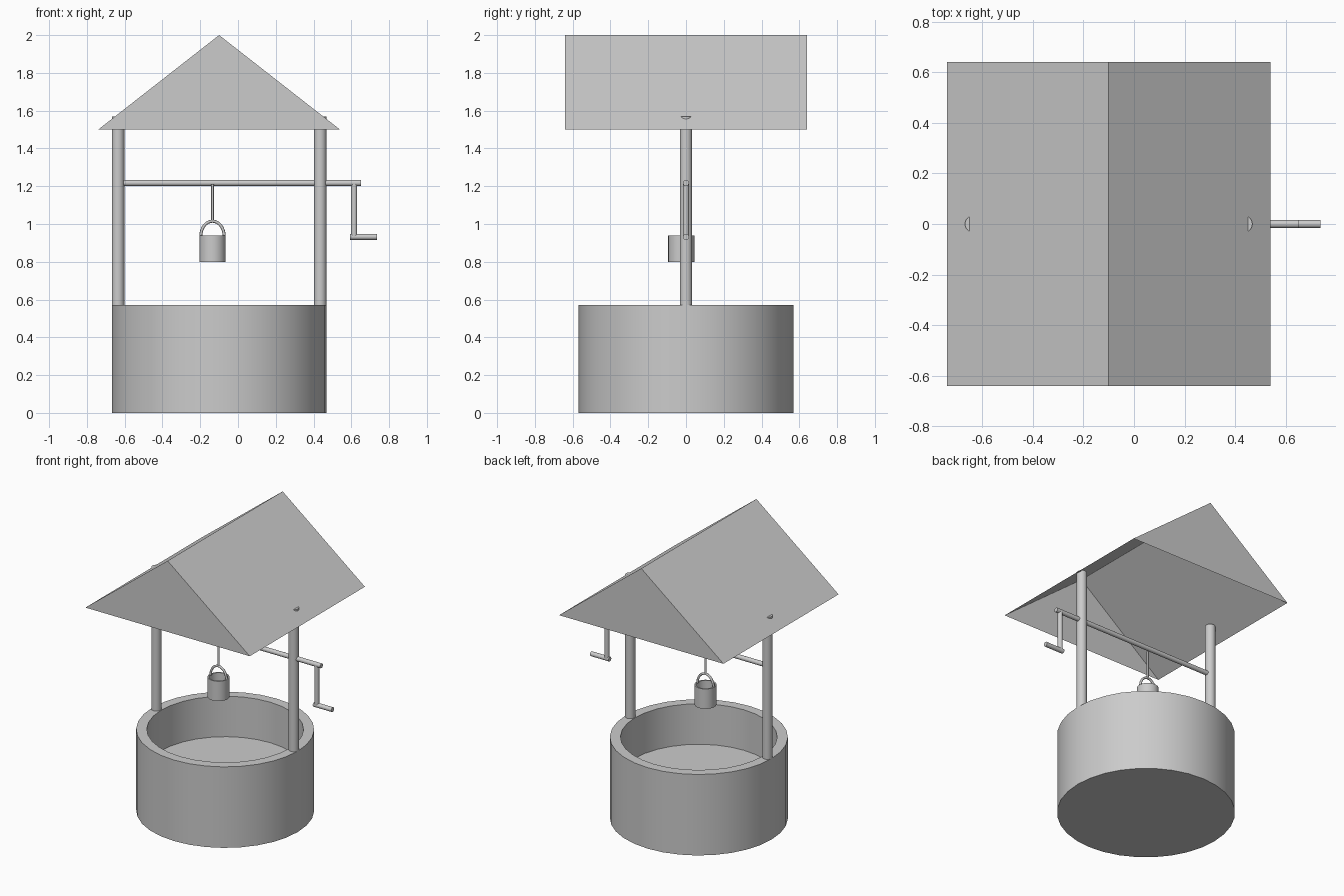
import bpy, bmesh, math
from mathutils import Vector

if "Cube" in bpy.data.objects:
    bpy.data.objects.remove(bpy.data.objects["Cube"])

stone = bpy.data.materials.new("plain grey")
stone.diffuse_color = (0.6, 0.6, 0.6, 1)
stone.use_nodes = True
stone.node_tree.nodes["Principled BSDF"].inputs["Base Color"].default_value = stone.diffuse_color
CX = -0.1            # centre line of the well
BUCKET = (-0.135, -0.024)


def finish(name, bm, smooth=True):
    """Turn a bmesh into a named object."""
    mesh = bpy.data.meshes.new(name)
    bm.to_mesh(mesh)
    bm.free()
    mesh.materials.append(stone)
    ob = bpy.data.objects.new(name, mesh)
    bpy.context.collection.objects.link(ob)
    if smooth:
        bpy.ops.object.select_all(action='DESELECT')
        ob.select_set(True)
        bpy.context.view_layer.objects.active = ob
        bpy.ops.object.shade_smooth_by_angle(angle=math.radians(35))
    return ob


def rod(name, a, b, r, sides=32):
    """Capped cylinder between two points."""
    a, b = Vector(a), Vector(b)
    bm = bmesh.new()
    bmesh.ops.create_cone(bm, cap_ends=True, segments=sides, radius1=r,
                          radius2=r, depth=(b - a).length)
    turn = (b - a).to_track_quat('Z', 'Y').to_matrix().to_4x4()
    bm.transform(turn)
    bmesh.ops.translate(bm, verts=bm.verts, vec=(a + b) / 2)
    return finish(name, bm)


def tub(name, x, y, r_out, r_in, z0, z1, floor, sides=32):
    """Open round vessel with a thick wall and an inner floor."""
    bm = bmesh.new()
    rings = []
    for r, z in ((r_out, z0), (r_out, z1), (r_in, z1), (r_in, floor)):
        rings.append([bm.verts.new((x + r * math.cos(math.tau * i / sides),
                                    y + r * math.sin(math.tau * i / sides), z))
                      for i in range(sides)])
    for lo, hi in zip(rings, rings[1:]):
        for i in range(sides):
            j = (i + 1) % sides
            bm.faces.new((lo[i], lo[j], hi[j], hi[i]))
    bm.faces.new(rings[0][::-1])
    bm.faces.new(rings[-1])
    return finish(name, bm)


# Round well wall with raised floor
tub("well_wall", CX, 0, 0.568, 0.5, 0, 0.57, 0.285)

# Two roof posts standing on the rim
for side, label in ((-1, "left"), (1, "right")):
    x = CX + side * 0.535
    rod(label + "_post", (x, 0, 0.56), (x, 0, 1.57), 0.033)

# Gable roof: two slopes and two gable ends, open underneath
bm = bmesh.new()
ends = [[bm.verts.new((CX + dx, y, z))
         for dx, z in ((-0.64, 1.5), (0.64, 1.5), (0, 2.0))]
        for y in (-0.64, 0.64)]
(fl, fr, ft), (bl, br, bt) = ends
for face in ((fl, fr, ft), (br, bl, bt), (fr, br, bt, ft), (bl, fl, ft, bt)):
    bm.faces.new(face)
finish("roof", bm, smooth=False)

# Axle and crank
rod("axle", (-0.635, 0, 1.217), (0.65, 0, 1.217), 0.016)
rod("crank_arm", (0.615, 0, 1.217), (0.615, 0, 0.932), 0.016)
rod("crank_handle", (0.593, 0, 0.932), (0.737, 0, 0.932), 0.016)

# Rope and bucket
bx, by = BUCKET
rod("rope", (bx, by, 1.01), (bx, by, 1.21), 0.007, 16)
tub("bucket", bx, by, 0.07, 0.061, 0.8, 0.94, 0.815)

# Arched bucket handle swept as a tube
curve = bpy.data.curves.new("bucket_handle", 'CURVE')
curve.dimensions = '3D'
curve.bevel_depth = 0.008
curve.bevel_resolution = 2
curve.use_fill_caps = True
spline = curve.splines.new('POLY')
STEPS = 16
spline.points.add(STEPS)
for i, p in enumerate(spline.points):
    a = math.pi * i / STEPS
    p.co = (bx + 0.062 * math.cos(a), by, 0.935 + 0.08 * math.sin(a), 1)
curve.materials.append(stone)
bpy.context.collection.objects.link(bpy.data.objects.new("bucket_handle", curve))
